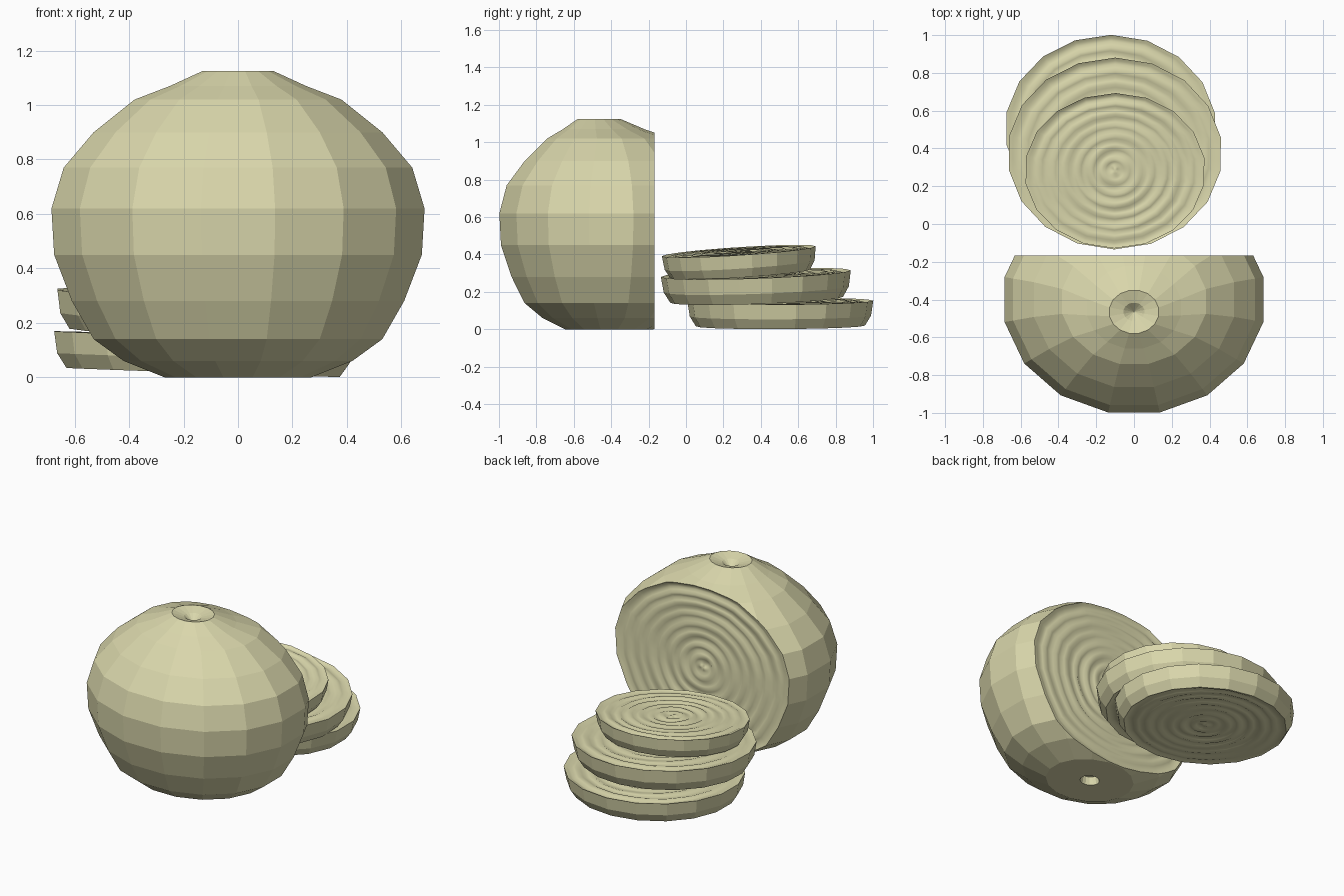
import bpy, bmesh, math
from mathutils import Vector, Euler, Matrix

if "Cube" in bpy.data.objects:
    bpy.data.objects.remove(bpy.data.objects["Cube"])

flesh = bpy.data.materials.new("pale onion")
flesh.diffuse_color = (0.70, 0.68, 0.41, 1)
flesh.use_nodes = True
flesh.node_tree.nodes["Principled BSDF"].inputs["Base Color"].default_value = flesh.diffuse_color


def loft(bm, rings):
    """Bridge rings of equal vertex count; a one-point ring closes the end."""
    rows = [[bm.verts.new(p) for p in r] for r in rings]
    for a, b in zip(rows, rows[1:]):
        n = max(len(a), len(b))
        for i in range(n):
            j = (i + 1) % n
            if len(a) == 1:
                bm.faces.new((a[0], b[i], b[j]))
            elif len(b) == 1:
                bm.faces.new((a[i], a[j], b[0]))
            else:
                bm.faces.new((a[i], a[j], b[j], b[i]))
    return rows


def onion_rings(bm, on_plane, u, v, layers, depth):
    """Fill an open cut with concentric onion layers, grooved inward."""
    edges = [e for e in bm.edges if e.is_boundary and all(on_plane(x.co) for x in e.verts)]
    bmesh.ops.subdivide_edges(bm, edges=edges, cuts=2)
    edges = [e for e in bm.edges if e.is_boundary and all(on_plane(x.co) for x in e.verts)]
    for e in edges:
        e.smooth = False
    rim = list({x for e in edges for x in e.verts})
    lo = [min(x.co[k] for x in rim) for k in range(3)]
    hi = [max(x.co[k] for x in rim) for k in range(3)]
    c = (Vector(lo) + Vector(hi)) / 2
    inward = -u.cross(v)
    angle = lambda x: math.atan2((x.co - c).dot(v), (x.co - c).dot(u))
    rim.sort(key=angle)
    mean = sum((x.co - c).length for x in rim) / len(rim)
    steps, prev, n = layers * 4, rim, len(rim)
    base = [(x.co.copy() - c, angle(x)) for x in rim]
    for s in range(1, steps):
        t = 1 - s / steps
        row = []
        for d, a in base:
            r = d.lerp(d.normalized() * mean, 1 - t) * t
            groove = 0.5 - 0.5 * math.cos(math.tau * (t * layers + 0.12 * math.sin(2 * a + s)))
            sink = depth * groove * (0.8 + 0.2 * math.sin(a + s // 4))
            row.append(bm.verts.new(c + r + inward * sink))
        for i in range(n):
            j = (i + 1) % n
            bm.faces.new((prev[i], prev[j], row[j], row[i])).smooth = True
        prev = row
    mid = bm.verts.new(c + inward * depth * 0.3)
    for i in range(n):
        bm.faces.new((prev[i], prev[(i + 1) % n], mid)).smooth = True


def finish(bm, name):
    bmesh.ops.recalc_face_normals(bm, faces=bm.faces)
    me = bpy.data.meshes.new(name)
    bm.to_mesh(me)
    bm.free()
    me.materials.append(flesh)
    ob = bpy.data.objects.new(name, me)
    bpy.context.collection.objects.link(ob)
    return ob


X, Y, Z = Vector((1, 0, 0)), Vector((0, 1, 0)), Vector((0, 0, 1))

# Large cut onion: (radius, height, centre y), with pits at root and stem
profile = [(0, .06, -.41), (.05, .05, -.41), (.06, .0, -.41), (.27, 0, -.41),
           (.42, .06, -.40), (.53, .14, -.40), (.61, .28, -.40), (.675, .45, -.40),
           (.685, .62, -.40), (.64, .77, -.40), (.53, .90, -.40), (.38, 1.02, -.41),
           (.25, 1.07, -.44), (.13, 1.125, -.465), (.055, 1.105, -.465), (0, 1.06, -.465)]
SIDES = 16
rings = []
for r, z, cy in profile:
    if r == 0:
        rings.append([Vector((0, cy, z))])
        continue
    rings.append([Vector((1.02 * r * math.cos(a), cy + .89 * r * math.sin(a), z))
                  for a in (math.tau * (i + .5) / SIDES for i in range(SIDES))])
bm = bmesh.new()
loft(bm, rings)
CUT = -.168
bmesh.ops.bisect_plane(bm, geom=bm.verts[:] + bm.edges[:] + bm.faces[:], dist=1e-5,
                       plane_co=(0, CUT, 0), plane_no=Y, clear_outer=True)
onion_rings(bm, lambda p: abs(p.y - CUT) < 1e-4, -X, Z, 8, .016)
finish(bm, "cut_onion")


# Stacked slices: top outline wider than the bottom
def slice_disc(name, centre, rx, ry, thick, tilt):
    n, bm = 18, bmesh.new()
    levels = [(.91, 0), (.975, .4 * thick), (1, thick)]
    loft(bm, [[Vector((rx * s * math.cos(a), ry * s * math.sin(a), z))
               for a in (math.tau * i / n + .17 for i in range(n))] for s, z in levels])
    onion_rings(bm, lambda p: abs(p.z - thick) < 1e-5, X, Y, 7, .014)
    onion_rings(bm, lambda p: abs(p.z) < 1e-5, Y, X, 7, .012)
    bm.transform(Matrix.Translation(centre) @ Euler((*tilt, 0)).to_matrix().to_4x4())
    finish(bm, name)


slice_disc("bottom_slice", (-.128, .505, .018), .56, .497, .133, (.005, .033))
slice_disc("middle_slice", (-.108, .378, .158), .57, .508, .140, (.035, .045))
slice_disc("top_slice", (-.106, .290, .296), .48, .412, .122, (.065, .045))
